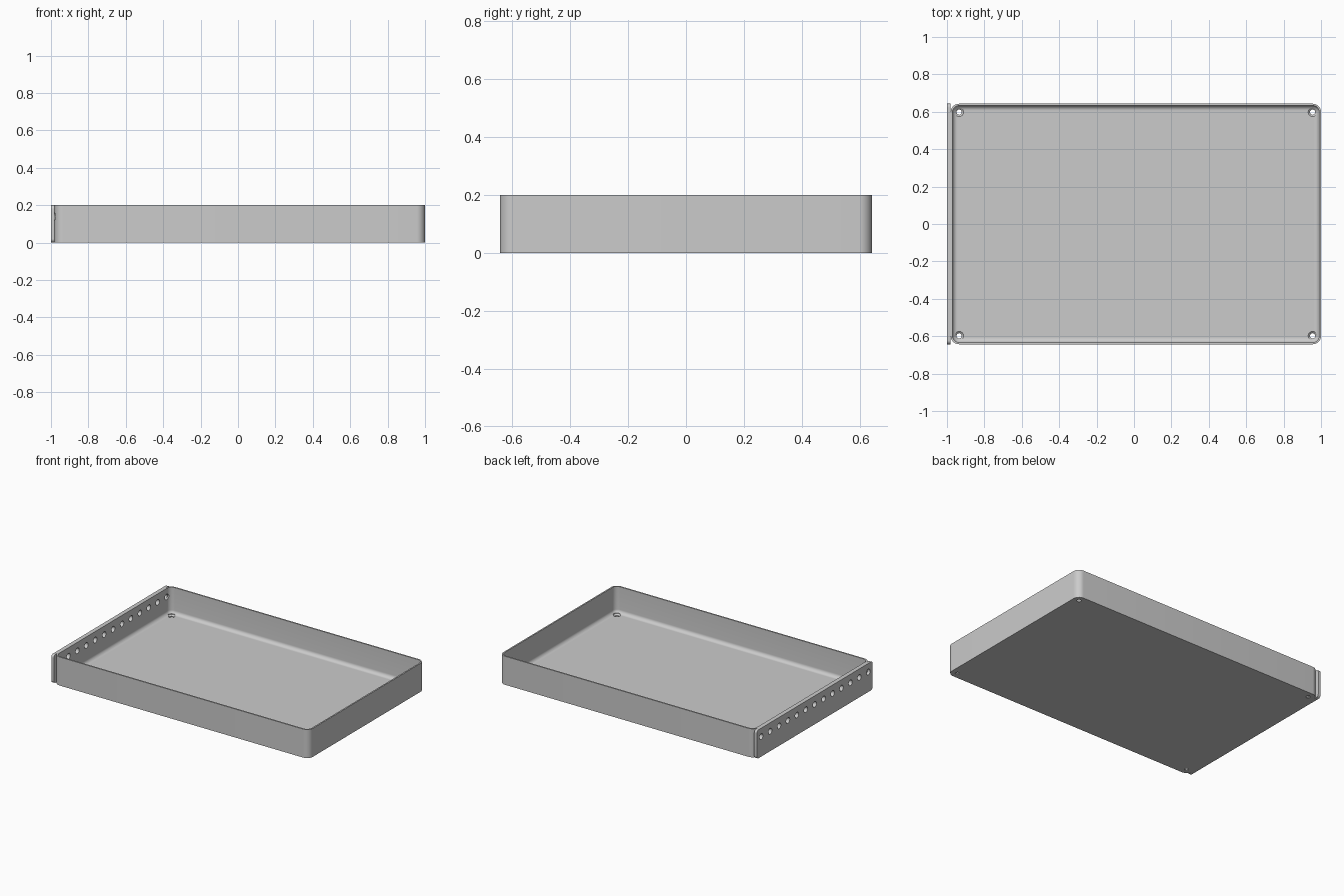
import bpy, bmesh
from math import sin, cos, pi

cube = bpy.data.objects.get("Cube")
if cube:
    bpy.data.objects.remove(cube, do_unlink=True)

grey = bpy.data.materials.new("plain grey")
grey.use_nodes = True
grey.diffuse_color = (0.6, 0.6, 0.6, 1)
grey.node_tree.nodes["Principled BSDF"].inputs["Base Color"].default_value = (0.6, 0.6, 0.6, 1)

X0, X1, HALF_Y, HEIGHT = -0.98, 1.0, 0.643, 0.2
WALL, FLOOR, CORNER, FILLET = 0.01, 0.015, 0.045, 0.025


def rounded_rect(a0, a1, b0, b1, r, steps=10):
    """Points of a rounded rectangle, counter-clockwise."""
    pts = []
    centres = [(a1 - r, b1 - r), (a0 + r, b1 - r), (a0 + r, b0 + r), (a1 - r, b0 + r)]
    for k, (ca, cb) in enumerate(centres):
        for i in range(steps + 1):
            t = pi / 2 * (k + i / steps)
            pts.append((ca + r * cos(t), cb + r * sin(t)))
    return pts


def loft(bm, rings):
    """Skin a list of closed rings and cap both ends."""
    loops = [[bm.verts.new(p) for p in ring] for ring in rings]
    for low, high in zip(loops, loops[1:]):
        for i in range(len(low)):
            j = (i + 1) % len(low)
            bm.faces.new((low[i], low[j], high[j], high[i]))
    bm.faces.new(loops[0][::-1])
    bm.faces.new(loops[-1])


def finish(name, bm):
    bmesh.ops.recalc_face_normals(bm, faces=bm.faces)
    mesh = bpy.data.meshes.new(name)
    bm.to_mesh(mesh)
    bm.free()
    mesh.materials.append(grey)
    obj = bpy.data.objects.new(name, mesh)
    bpy.context.collection.objects.link(obj)
    return obj


def circle(r, n=24):
    return [(r * cos(2 * pi * i / n), r * sin(2 * pi * i / n)) for i in range(n)]


# Tray shell: outer wall, rim, inner wall, fillet, floor
def tray_ring(inset, z):
    pts = rounded_rect(X0 + inset, X1 - inset, -HALF_Y + inset, HALF_Y - inset, CORNER - inset)
    return [(x, y, z) for x, y in pts]


profile = [(0, 0), (0, HEIGHT), (WALL, HEIGHT)]
for i in range(9):
    t = pi / 2 * i / 8
    profile.append((WALL + FILLET * (1 - cos(t)), FLOOR + FILLET * (1 - sin(t))))
bm = bmesh.new()
loft(bm, [tray_ring(*p) for p in profile])
tray = finish("tray", bm)

# Side plate with rounded corners
bm = bmesh.new()
outline = rounded_rect(-HALF_Y, HALF_Y, 0, HEIGHT, 0.02)
loft(bm, [[(x, y, z) for y, z in outline] for x in (-1, X0)])
plate = finish("side_plate", bm)

# Cutter: row of round holes through the plate and the wall behind it
bm = bmesh.new()
for k in range(-6, 7):
    loft(bm, [[(x, k * 0.099 + a, 0.14 + b) for a, b in circle(0.02)] for x in (-1.1, -0.9)])
row_cutter = finish("row_hole_cutter", bm)

# Cutter: countersunk screw holes in the floor corners
bm = bmesh.new()
sink = [(0.014, -0.05), (0.014, 0.006), (0.024, FLOOR), (0.024, 0.08)]
for cx in (X0 + CORNER, X1 - CORNER):
    for cy in (-HALF_Y + CORNER, HALF_Y - CORNER):
        loft(bm, [[(cx + a, cy + b, z) for a, b in circle(r)] for r, z in sink])
screw_cutter = finish("screw_hole_cutter", bm)

for cutter in (row_cutter, screw_cutter):
    cutter.hide_render = True
    cutter.display_type = 'WIRE'

for obj, cutters in ((tray, (row_cutter, screw_cutter)), (plate, (row_cutter,))):
    for cutter in cutters:
        mod = obj.modifiers.new(cutter.name, 'BOOLEAN')
        mod.operation = 'DIFFERENCE'
        mod.solver = 'EXACT'
        mod.object = cutter
    bpy.ops.object.select_all(action='DESELECT')
    obj.select_set(True)
    bpy.context.view_layer.objects.active = obj
    for mod in list(obj.modifiers):
        bpy.ops.object.modifier_apply(modifier=mod.name)
    bpy.ops.object.shade_smooth_by_angle(angle=pi / 6)

for cutter in (row_cutter, screw_cutter):
    bpy.data.objects.remove(cutter, do_unlink=True)
